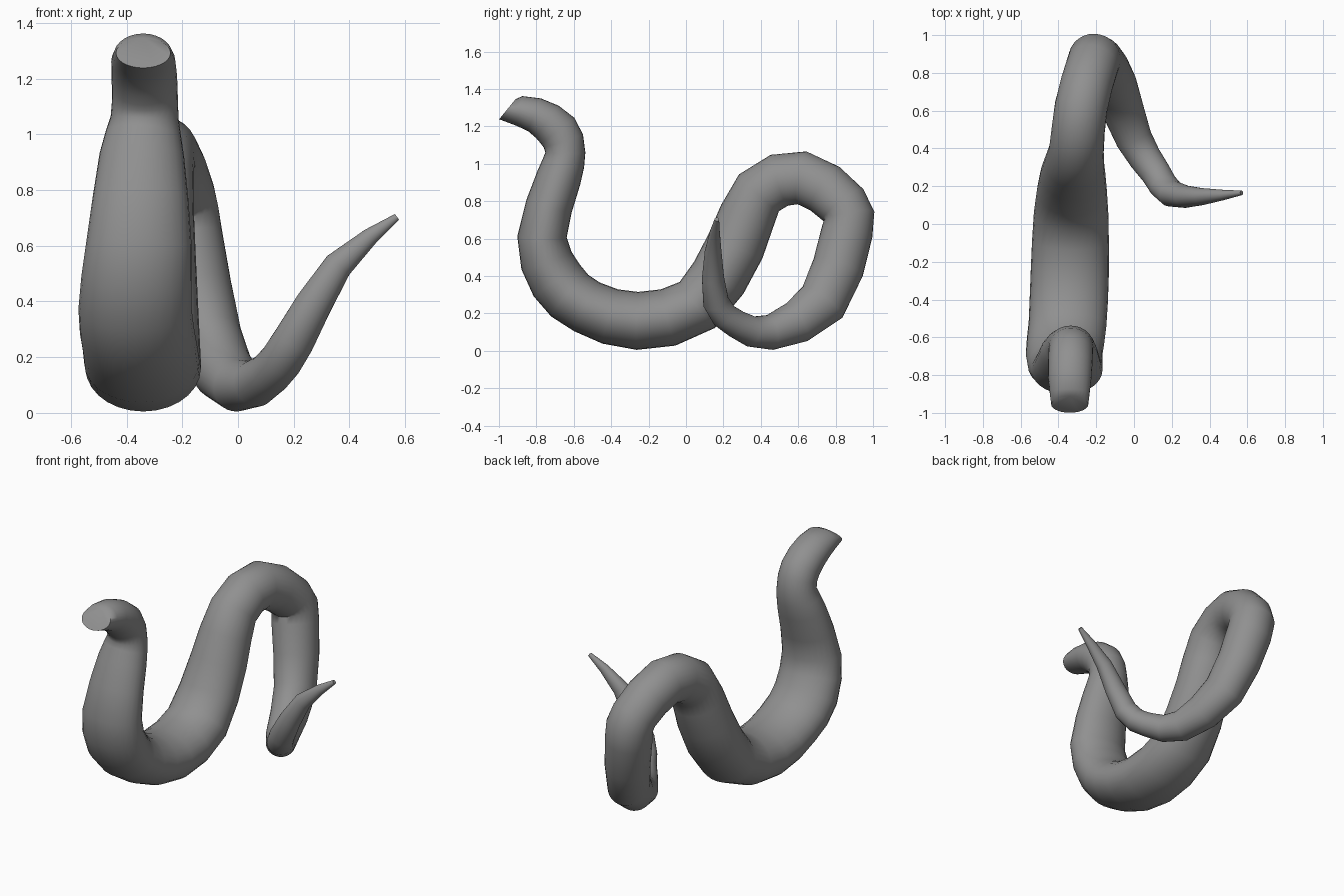
import bpy, bmesh, math
from mathutils import Vector

if "Cube" in bpy.data.objects:
    bpy.data.objects.remove(bpy.data.objects["Cube"])

SIDES, STEPS = 28, 2
# centre line as (x, y, z, half width, half depth), snout to tail tip
KEYS = [
    (-.34, -.955, 1.292, .098, .07), (-.34, -.81, 1.262, .115, .094),
    (-.335, -.685, 1.175, .118, .113), (-.335, -.645, 1.06, .122, .107),
    (-.345, -.68, .925, .152, .12), (-.355, -.77, .61, .189, .132),
    (-.37, -.69, .375, .203, .15), (-.352, -.53, .235, .206, .147),
    (-.34, -.26, .16, .207, .155), (-.333, .06, .245, .197, .155),
    (-.323, .265, .56, .172, .158), (-.305, .39, .845, .145, .145),
    (-.28, .62, .925, .14, .143), (-.22, .84, .78, .138, .137),
    (-.195, .86, .63, .14, .138), (-.105, .73, .26, .122, .135),
    (0, .45, .098, .097, .094), (.115, .27, .143, .08, .075),
    (.2, .16, .26, .075, .07), (.36, .145, .53, .052, .045),
    (.57, .165, .703, .013, .012),
]


def spline(pts, i, u):
    """Catmull-Rom value between key i and i + 1."""
    a, b, c, d = (Vector(pts[min(max(j, 0), len(pts) - 1)]) for j in range(i - 1, i + 3))
    return b + (c - a) * u / 2 + (a * 2 - b * 5 + c * 4 - d) * u**2 / 2 + (b * 3 - a - c * 3 + d) * u**3 / 2


path = [spline(KEYS, i, s / STEPS) for i in range(len(KEYS) - 1) for s in range(STEPS)]
path.append(Vector(KEYS[-1]))
centres = [Vector(p[:3]) for p in path]

# oval rings along the centre line
bm = bmesh.new()
rings = []
for i, (c, p) in enumerate(zip(centres, path)):
    a, b = centres[max(i - 1, 0)], centres[min(i + 1, len(path) - 1)]
    # the snout end is cut obliquely, every other ring follows the curve
    t = Vector((0, .77, -.63)) if i == 0 else ((b - c).normalized() + (c - a).normalized()).normalized()
    side = Vector((1, 0, 0))
    side = (side - t * side.dot(t)).normalized()
    depth = t.cross(side)
    ring = []
    for k in range(SIDES):
        ang = 2 * math.pi * k / SIDES
        ring.append(bm.verts.new(c + side * p[3] * math.cos(ang) + depth * p[4] * math.sin(ang)))
    rings.append(ring)

# skin between rings, plus flat snout and tail caps
for r, s in zip(rings, rings[1:]):
    for k in range(SIDES):
        n = (k + 1) % SIDES
        bm.faces.new((r[k], r[n], s[n], s[k]))
bm.faces.new(rings[0])
bm.faces.new(rings[-1])
bmesh.ops.recalc_face_normals(bm, faces=bm.faces)

mesh = bpy.data.meshes.new("coiled_body")
bm.to_mesh(mesh)
bm.free()
body = bpy.data.objects.new("coiled_body", mesh)
bpy.context.collection.objects.link(body)
bpy.context.view_layer.objects.active = body
body.select_set(True)
bpy.ops.object.shade_smooth_by_angle(angle=math.radians(60))

# dark grey skin
skin = bpy.data.materials.new("dark_grey_skin")
skin.diffuse_color = (.28, .28, .28, 1)
skin.use_nodes = True
skin.node_tree.nodes["Principled BSDF"].inputs["Base Color"].default_value = skin.diffuse_color
mesh.materials.append(skin)
